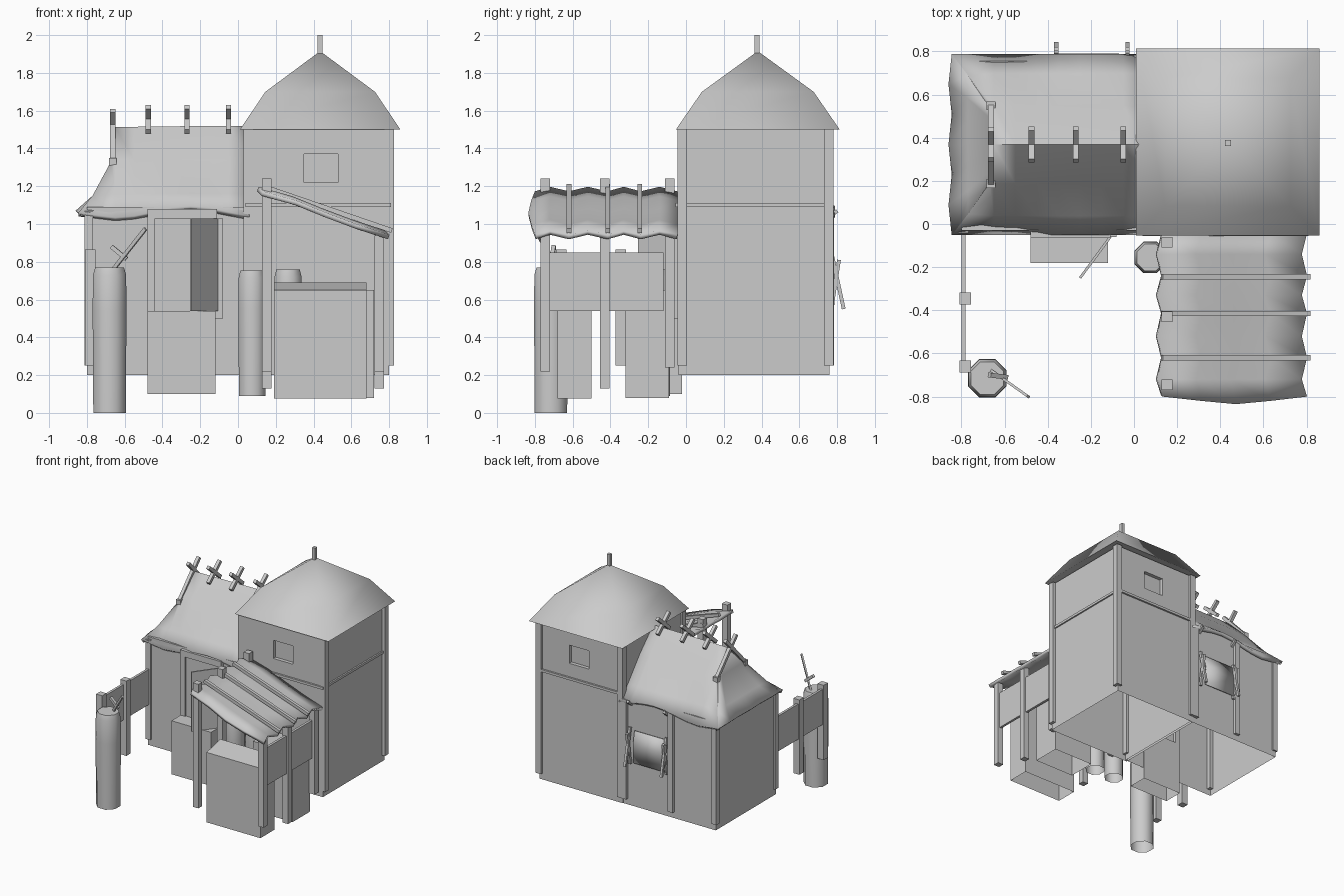
import bpy, bmesh, math
from mathutils import Vector

if "Cube" in bpy.data.objects:
    bpy.data.objects.remove(bpy.data.objects["Cube"])

mat = bpy.data.materials.new("plain grey")
mat.use_nodes = True
GREY = (0.6, 0.6, 0.6, 1)
mat.diffuse_color = GREY
mat.node_tree.nodes["Principled BSDF"].inputs["Base Color"].default_value = GREY


def finish(name, bm, smooth=None, outward=True):
    if outward:
        bmesh.ops.recalc_face_normals(bm, faces=bm.faces[:])
    mesh = bpy.data.meshes.new(name)
    bm.to_mesh(mesh)
    bm.free()
    mesh.materials.append(mat)
    obj = bpy.data.objects.new(name, mesh)
    bpy.context.collection.objects.link(obj)
    if smooth:
        bpy.ops.object.select_all(action='DESELECT')
        obj.select_set(True)
        bpy.context.view_layer.objects.active = obj
        bpy.ops.object.shade_smooth_by_angle(angle=math.radians(smooth))
    return obj


def box_mesh(x, y, z, open_bottom=False):
    bm = bmesh.new()
    bmesh.ops.create_cube(bm, size=1)
    for v in bm.verts:
        v.co = [(a[0] + a[1]) / 2 + c * (a[1] - a[0]) for a, c in zip((x, y, z), v.co)]
    if open_bottom:
        low = [f for f in bm.faces if f.normal.z < -0.9]
        bmesh.ops.delete(bm, geom=low, context='FACES_ONLY')
    return bm


def box(name, x, y, z, open_bottom=False):
    return finish(name, box_mesh(x, y, z, open_bottom))


def post(name, x, y, z0, z1, w=0.05):
    return box(name, (x - w / 2, x + w / 2), (y - w / 2, y + w / 2), (z0, z1))


def beam(name, a, b, w=0.025, h=0.025):
    """Square bar between two points."""
    a, b = Vector(a), Vector(b)
    d = b - a
    obj = box(name, (-w / 2, w / 2), (-h / 2, h / 2), (0, d.length))
    obj.matrix_world = d.to_track_quat('Z', 'X').to_matrix().to_4x4()
    obj.location = a
    return obj


def panel_cut(bm, xr, zr, side, depth):
    """Cut a rectangle in a wall facing y and push it by depth."""
    for axis, pair in ((0, xr), (2, zr)):
        for p in pair:
            co, no = Vector(), Vector()
            co[axis], no[axis] = p, 1
            bmesh.ops.bisect_plane(bm, geom=bm.verts[:] + bm.edges[:] + bm.faces[:],
                                   plane_co=co, plane_no=no)
    bm.normal_update()
    hit = []
    for f in bm.faces:
        c = f.calc_center_median()
        if f.normal.y * side > 0.9 and xr[0] < c.x < xr[1] and zr[0] < c.z < zr[1]:
            hit.append(f)
    new = bmesh.ops.extrude_face_region(bm, geom=hit)["geom"]
    verts = [g for g in new if isinstance(g, bmesh.types.BMVert)]
    bmesh.ops.translate(bm, verts=verts, vec=(0, depth * side, 0))
    bmesh.ops.delete(bm, geom=hit, context='FACES_ONLY')


def barrel(name, x, y, z0, z1, r, sides=8):
    bm = bmesh.new()
    rings = []
    for z, k in ((z0, 0.96), (z0 * 0.3 + z1 * 0.7, 1), (z1 - 0.04, 0.98), (z1, 0.85)):
        rings.append([bm.verts.new((x + r * k * math.cos(t), y + r * k * math.sin(t), z))
                      for t in [math.tau * (i + 0.5) / sides for i in range(sides)]])
    for lo, hi in zip(rings, rings[1:]):
        for i in range(sides):
            j = (i + 1) % sides
            bm.faces.new((lo[i], lo[j], hi[j], hi[i]))
    bm.faces.new(rings[-1])
    return finish(name, bm, 50)


def sheet(name, rows, thickness, smooth):
    """Grid of points turned into a thin slab."""
    bm = bmesh.new()
    grid = [[bm.verts.new(p) for p in row] for row in rows]
    for a, b in zip(grid, grid[1:]):
        for i in range(len(a) - 1):
            bm.faces.new((a[i], b[i], b[i + 1], a[i + 1]))
    bm.normal_update()
    if sum(f.normal.z for f in bm.faces) < 0:
        bmesh.ops.reverse_faces(bm, faces=bm.faces[:])
    obj = finish(name, bm, smooth, outward=False)
    mod = obj.modifiers.new("thickness", 'SOLIDIFY')
    mod.thickness = thickness
    return obj


# Tower walls with recessed windows
bm = box_mesh((0.04, 0.8), (-0.04, 0.76), (0.2, 1.5), True)
for side in (-1, 1):
    panel_cut(bm, (0.35, 0.53), (1.22, 1.37), side, -0.03)
finish("tower_walls", bm)
for x in (0.055, 0.8):
    for y in (-0.02, 0.755):
        post("tower_corner_post", x, y, 0.25, 1.5)
for y in (-0.045, 0.765):
    box("tower_band", (0.04, 0.81), (y - 0.01, y + 0.01), (1.09, 1.11))
box("tower_band_side", (0.79, 0.812), (-0.04, 0.76), (1.09, 1.11))

# Tower roof: bulging pyramid
bm = bmesh.new()
cx, cy = 0.435, 0.38
rings = [[bm.verts.new((cx + sx * h, cy + sy * h * 1.02, z))
          for sx, sy in ((-1, -1), (1, -1), (1, 1), (-1, 1))]
         for h, z in ((0.4, 1.51), (0.425, 1.5), (0.29, 1.7))]
for lo, hi in zip(rings, rings[1:]):
    for i in range(4):
        bm.faces.new((lo[i], lo[i - 3], hi[i - 3], hi[i]))
tip = bm.verts.new((cx, cy, 1.915))
for i in range(4):
    bm.faces.new((rings[-1][i], rings[-1][i - 3], tip))
bm.faces.new(rings[0])
finish("tower_roof", bm, 75)
post("roof_finial", cx, cy - 0.005, 1.88, 2.0, 0.027)

# House walls with door panel
bm = box_mesh((-0.8, 0.06), (-0.03, 0.755), (0.2, 1.09), True)
panel_cut(bm, (-0.44, -0.11), (0.54, 1.03), -1, 0.02)
finish("house_walls", bm)
for x, y in ((-0.79, -0.02), (-0.79, 0.745), (-0.4, 0.755), (0.02, 0.76)):
    post("house_post", x, y, 0.25, 1.07, 0.045)
box("door_lintel", (-0.48, -0.11), (-0.065, -0.02), (1.03, 1.08))
for x in (-0.46, -0.1):
    box("door_jamb", (x - 0.02, x + 0.02), (-0.06, -0.02), (0.5, 1.03))
beam("door_leaf", (-0.11, -0.06, 0.785), (-0.25, -0.25, 0.785), 0.012, 0.012).scale = (1, 1, 1)
leaf = bpy.context.collection.objects["door_leaf"]
for v in leaf.data.vertices:
    world = leaf.matrix_basis @ v.co
    world.z = 1.03 if world.z > 0.785 else 0.54
    v.co = leaf.matrix_basis.inverted() @ world
box("door_step", (-0.48, -0.12), (-0.18, -0.02), (0.1, 0.54), True)

# House roof: half-hipped thatch with wavy eaves
rows = []
ry = 0.368
for x in (0.06, -0.05, -0.15, -0.25, -0.35, -0.45, -0.55, -0.65):
    e = 1.065 + 0.03 * math.cos((x + 0.25) * 8)
    up = 1.52 - 0.012 * abs(x + 0.1)
    rows.append([(x, ry + s * d, z) for s, d, z in
                 ((-1, 0.42, e), (-1, 0.33, 1.16), (-1, 0.18, 1.34), (0, 0, up),
                  (1, 0.18, 1.34), (1, 0.33, 1.16), (1, 0.42, e))])
rows.append([(-0.845, ry - 0.42, 1.06), (-0.77, ry - 0.32, 1.15), (-0.67, ry - 0.18, 1.335),
             (-0.645, ry, 1.5),
             (-0.67, ry + 0.18, 1.335), (-0.77, ry + 0.32, 1.15), (-0.845, ry + 0.42, 1.06)])
sheet("house_roof", rows, 0.03, 60)
hip = [[(-0.845 - 0.015 * (i % 2), ry + (i - 3) * 0.14, 1.06 + 0.01 * (i % 2)) for i in range(7)],
       [(-0.77, ry + (i - 3) * 0.107, 1.15) for i in range(7)],
       [(-0.665, ry + (i - 3) * 0.06, 1.335) for i in range(7)],
       [(-0.64, ry + (i - 3) * 0.003, 1.5) for i in range(7)]]
sheet("house_roof_hip", hip, 0.03, 60)

# Crossed ridge sticks and gable boards
for x in (-0.475, -0.27, -0.05):
    for s in (-1, 1):
        beam("ridge_stick", (x, ry + s * 0.075, 1.49), (x, ry - s * 0.075, 1.62), 0.027, 0.027)
for s in (-1, 1):
    beam("gable_board", (-0.663, ry + s * 0.185, 1.33), (-0.663, ry - s * 0.07, 1.6), 0.027, 0.027)
    post("gable_block", -0.663, ry + s * 0.18, 1.31, 1.35, 0.04)

# Rear hanging cloth with crossed struts
sheet("rear_cloth", [[(x, y, z) for y, z in ((0.77, 0.83), (0.79, 0.72), (0.785, 0.57))]
                     for x in (-0.36, -0.07)], 0.008, 40)
for x in (-0.36, -0.03):
    beam("cloth_strut", (x, 0.77, 0.85), (x, 0.835, 0.55), 0.02, 0.02)
    beam("cloth_strut", (x, 0.77, 0.55), (x, 0.81, 0.81), 0.02, 0.02)
    beam("cloth_peg", (x, 0.75, 1.03), (x, 0.8, 1.07), 0.02, 0.02)

# Lean-to canopy on posts
rows = []
for i, y in enumerate((-0.045, -0.14, -0.24, -0.33, -0.415, -0.52, -0.62, -0.72, -0.82)):
    lift = 0.012 if i % 2 else -0.012
    rows.append([(x - lift, y, z + lift) for x, z in
                 ((0.12, 1.185), (0.3, 1.135), (0.46, 1.07), (0.62, 1.01), (0.79, 0.955))])
rows[-1] = [(x, y + dy, z) for (x, y, z), dy in zip(rows[-1], (0.02, 0, -0.015, 0, 0.02))]
sheet("canopy", rows, 0.025, 20)
for y in (-0.245, -0.415, -0.62):
    beam("canopy_slat", (0.13, y, 1.2), (0.815, y, 0.965), 0.025, 0.025)
for y, low in ((-0.085, 0.24), (-0.43, 0.13), (-0.745, 0.22)):
    post("canopy_tall_post", 0.153, y, low, 1.24)
    post("canopy_short_post", 0.748, y, low, 0.94)
box("right_fence_panel", (0.738, 0.758), (-0.72, -0.12), (0.54, 0.85))

# Left fence
box("left_fence_panel", (-0.8, -0.78), (-0.66, -0.03), (0.54, 0.83))
for y in (-0.345, -0.66):
    post("left_fence_post", -0.782, y, 0.25, 0.865, 0.055)

# Crates, with a sloped top edge on the front one
bm = box_mesh((0.19, 0.68), (-0.68, -0.5), (0.075, 0.69), True)
for v in bm.verts:
    if v.co.z > 0.5 and v.co.y < -0.6:
        v.co.z -= 0.04
finish("front_crate", bm)
box("rear_crate", (0.36, 0.72), (-0.32, -0.09), (0.08, 0.65), True)

# Barrels and the blade standing in the large one
barrel("large_barrel", -0.68, -0.715, 0, 0.77, 0.097)
barrel("small_barrel_left", 0.075, -0.155, 0.09, 0.755, 0.079)
barrel("small_barrel_right", 0.265, -0.155, 0.09, 0.76, 0.079)
beam("blade", (-0.66, -0.68, 0.76), (-0.49, -0.8, 0.975), 0.02, 0.012)
beam("blade_guard", (-0.67, -0.7, 0.88), (-0.59, -0.71, 0.815), 0.022, 0.022)
